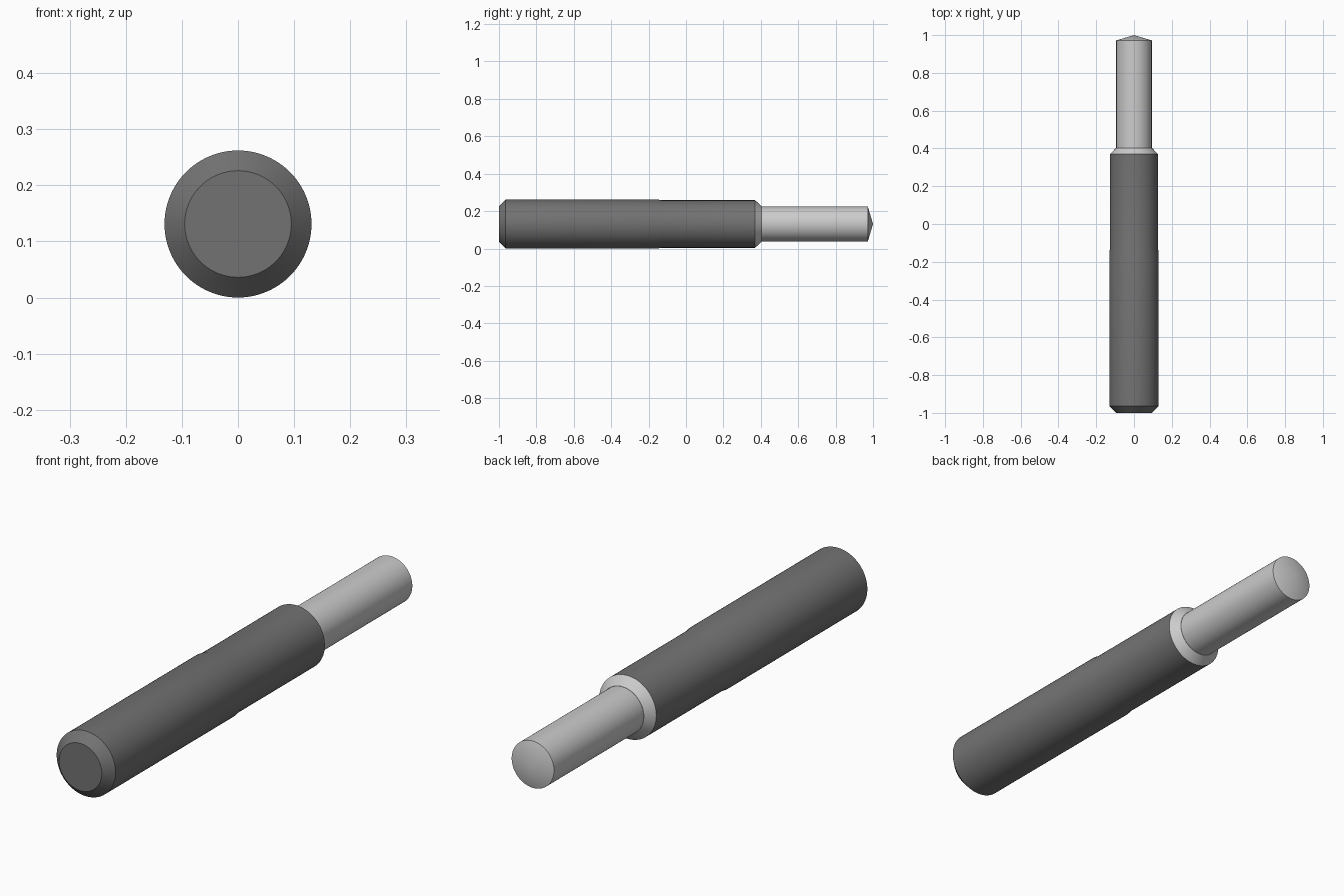
import bpy, bmesh
from math import sin, cos, tau, radians

if "Cube" in bpy.data.objects:
    bpy.data.objects.remove(bpy.data.objects["Cube"])

SIDES = 96
AXIS_Z = 0.131

dark = bpy.data.materials.new("dark_grey")
dark.diffuse_color = (0.17, 0.17, 0.17, 1)
dark.use_nodes = True
dark.node_tree.nodes["Principled BSDF"].inputs["Base Color"].default_value = dark.diffuse_color


def lathe(name, profile, material=None):
    """Revolve (y, radius) points around the long axis; radius 0 makes a tip."""
    bm = bmesh.new()
    rings = []
    for y, r in profile:
        n = SIDES if r else 1
        rings.append([bm.verts.new((r * cos(tau * i / n), y, AXIS_Z + r * sin(tau * i / n)))
                      for i in range(n)])
    for a, b in zip(rings, rings[1:]):
        for i in range(SIDES):
            j = (i + 1) % SIDES
            if len(b) == 1:
                bm.faces.new((a[i], a[j], b[0]))
            else:
                bm.faces.new((a[i], a[j], b[j], b[i]))
    for ring in (rings[0], rings[-1]):
        if len(ring) > 1:
            bm.faces.new(ring)
    bmesh.ops.recalc_face_normals(bm, faces=bm.faces)
    mesh = bpy.data.meshes.new(name)
    bm.to_mesh(mesh)
    bm.free()
    ob = bpy.data.objects.new(name, mesh)
    bpy.context.collection.objects.link(ob)
    if material:
        mesh.materials.append(material)
    bpy.ops.object.select_all(action='DESELECT')
    ob.select_set(True)
    bpy.context.view_layer.objects.active = ob
    bpy.ops.object.shade_smooth_by_angle(angle=radians(12))
    return ob


# Thick sleeve: chamfered front end, faint step down near the middle
lathe("sleeve", [(-1.0, 0.095), (-0.964, 0.131), (-0.15, 0.131),
                 (-0.13, 0.127), (0.37, 0.127)], dark)

# Bright rod: chamfered shoulder, thin shaft and shallow conical tip
lathe("rod", [(0.37, 0.127), (0.403, 0.095), (0.403, 0.094),
              (0.972, 0.094), (1.0, 0)])
